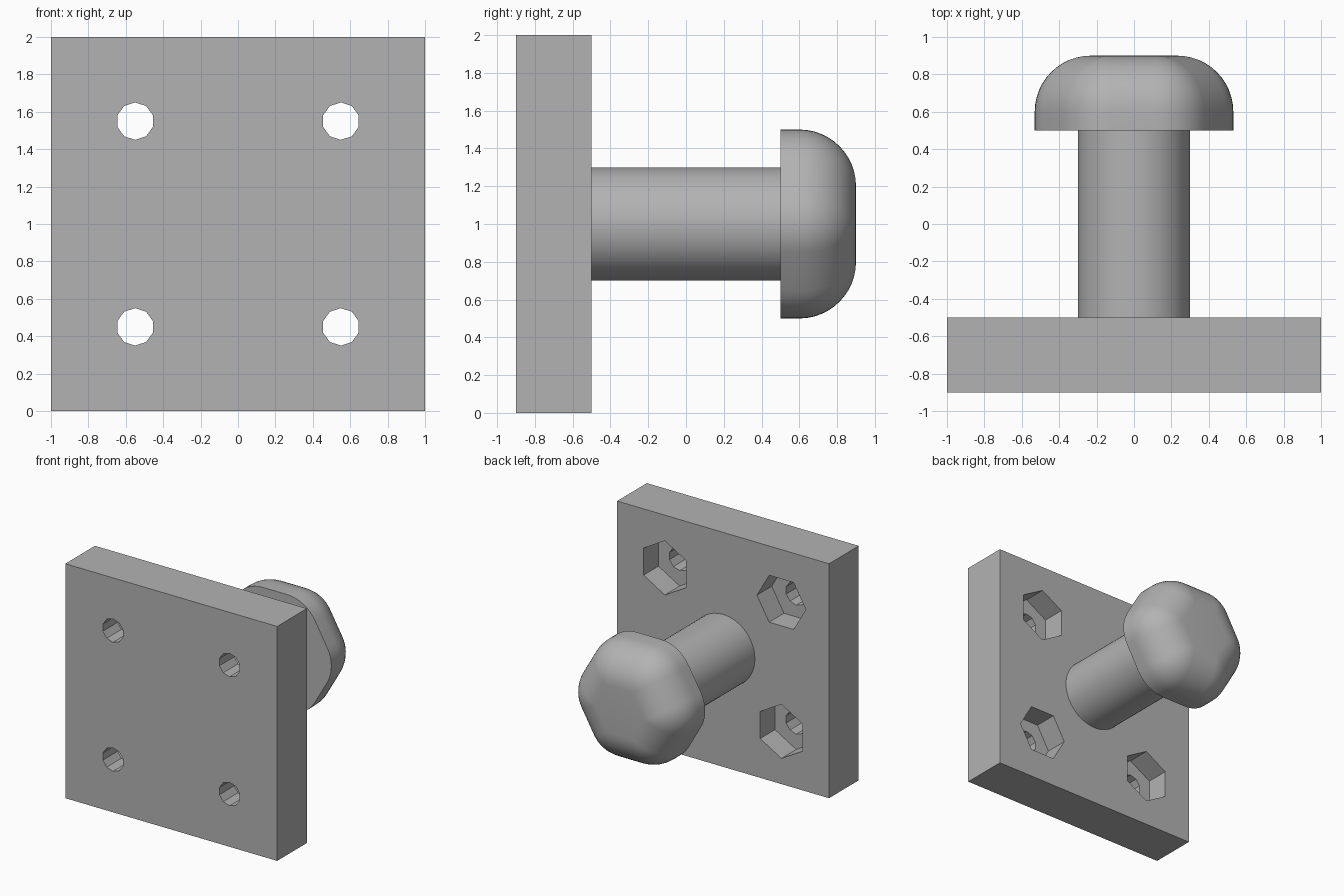
import bpy, bmesh
from math import pi, sin, cos, radians
from mathutils import Matrix

if "Cube" in bpy.data.objects:
    bpy.data.objects.remove(bpy.data.objects["Cube"], do_unlink=True)

grey = bpy.data.materials.new("plain grey")
grey.use_nodes = True
colour = (0.45, 0.45, 0.45, 1)
grey.diffuse_color = colour
grey.node_tree.nodes["Principled BSDF"].inputs["Base Color"].default_value = colour


def finish(name, bm, smooth=True):
    bmesh.ops.recalc_face_normals(bm, faces=bm.faces)
    mesh = bpy.data.meshes.new(name)
    bm.to_mesh(mesh)
    bm.free()
    mesh.materials.append(grey)
    obj = bpy.data.objects.new(name, mesh)
    bpy.context.collection.objects.link(obj)
    if smooth:
        bpy.ops.object.select_all(action="DESELECT")
        obj.select_set(True)
        bpy.context.view_layer.objects.active = obj
        bpy.ops.object.shade_smooth_by_angle(angle=radians(40))
    return obj


def prism(bm, sides, radius, x, z, y0, y1, turn=0):
    """Closed prism along y, with its first corner at angle turn."""
    ends = []
    for y in (y0, y1):
        ends.append([bm.verts.new((x + radius * cos(turn + 2 * pi * i / sides), y,
                                   z + radius * sin(turn + 2 * pi * i / sides)))
                     for i in range(sides)])
    skin(bm, ends)


def skin(bm, rings):
    """Bridge equal rings and cap both ends."""
    n = len(rings[0])
    for a, b in zip(rings, rings[1:]):
        for i in range(n):
            j = (i + 1) % n
            bm.faces.new((a[i], a[j], b[j], b[i]))
    bm.faces.new(rings[0])
    bm.faces.new(rings[-1])


# Square mounting plate
bm = bmesh.new()
bmesh.ops.create_cube(bm, size=1, matrix=Matrix.Translation((0, -0.7, 1)) @ Matrix.Diagonal((2, 0.4, 2, 1)))
plate = finish("mounting_plate", bm, False)

# Screw holes and hexagonal nut pockets, repeated by quarter turns
holes, pockets = bmesh.new(), bmesh.new()
for k in range(4):
    a = pi / 4 + k * pi / 2
    x, z = 0.55 * (1 if cos(a) > 0 else -1), 1 + 0.55 * (1 if sin(a) > 0 else -1)
    prism(holes, 10, 0.1, x, z, -1, -0.6, pi / 2)
    prism(pockets, 6, 0.231, x, z, -0.7, -0.4, k * pi / 2 + pi / 6)
for name, bm in (("nut_pocket_cutter", pockets), ("screw_hole_cutter", holes)):
    cutter = finish(name, bm, False)
    cutter.hide_render = True
    cutter.hide_set(True)
    cutter.display_type = "WIRE"
    cut = plate.modifiers.new(name, "BOOLEAN")
    cut.operation = "DIFFERENCE"
    cut.solver = "EXACT"
    cut.object = cutter

# Round shaft
bm = bmesh.new()
prism(bm, 64, 0.3, 0, 1, -0.5, 0.5)
finish("shaft", bm)

# Hexagonal knob with rounded corners and a rounded outer rim
ROUND, CORE, STEPS = 0.3, 0.231, 8
bm = bmesh.new()


def knob_ring(y, offset):
    ring = []
    for c in range(6):
        mid = c * pi / 3
        for s in range(STEPS + 1):
            t = mid + (s / STEPS - 0.5) * pi / 3
            ring.append(bm.verts.new((CORE * cos(mid) + offset * cos(t), y,
                                      1 + CORE * sin(mid) + offset * sin(t))))
    return ring


rings = [knob_ring(0.5, ROUND)]
for i in range(13):
    p = pi / 2 * i / 12
    rings.append(knob_ring(0.6 + ROUND * sin(p), ROUND * cos(p)))
skin(bm, rings)
bmesh.ops.remove_doubles(bm, verts=bm.verts, dist=0.0005)
finish("knob", bm)
